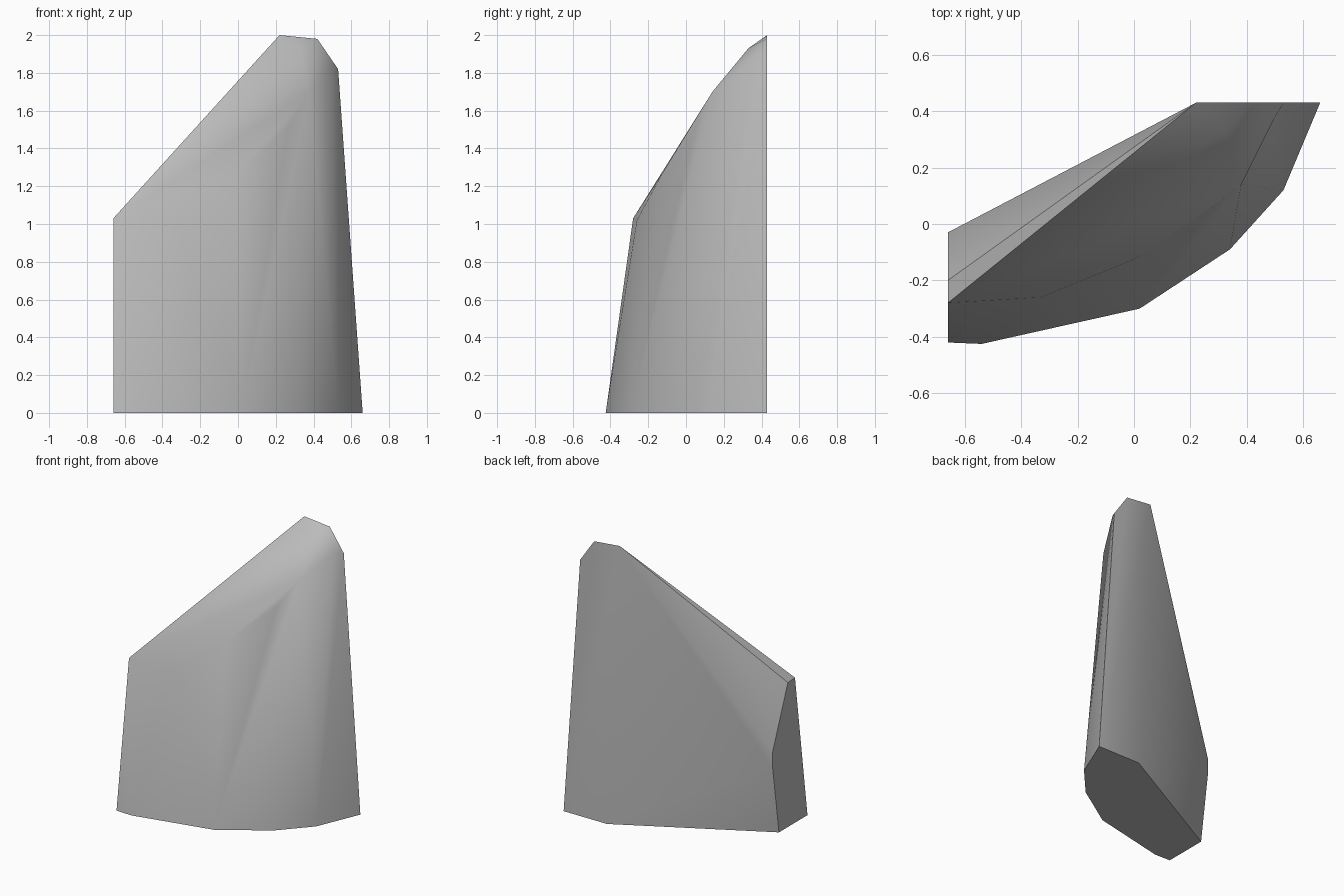
import bpy, bmesh, math

cube = bpy.data.objects.get("Cube")
if cube:
    bpy.data.objects.remove(cube, do_unlink=True)

LEFT, BACK = -0.66, 0.43   # flat end plane and flat rear plane

# Footprint on the ground
foot = [(LEFT, -0.42), (-0.54, -0.425), (0.02, -0.3), (0.34, -0.09),
        (0.53, 0.12), (0.66, BACK), (0.32, BACK), (LEFT, -0.1)]
points = [(x, y, 0) for x, y in foot]

# Flat end: rear edge bulges outward, then leans in to the top
points += [(LEFT, y, z) for y, z in
           [(-0.03, 0.48), (-0.03, 0.6), (-0.2, 1.025), (-0.28, 1.03)]]

# Front rim of the sloping top
points += [(-0.33, -0.26, 1.02), (0, -0.125, 1.27), (0.27, 0.05, 1.52),
           (0.38, 0.14, 1.7), (0.495, 0.37, 1.84)]

# Chipped peak
points += [(0.33, 0.33, 1.93)]
points += [(x, BACK, z) for x, z in [(0.22, 2), (0.42, 1.98), (0.53, 1.82)]]

# Wrap the corners into one faceted stone
bm = bmesh.new()
for p in points:
    bm.verts.new(p)
hull = bmesh.ops.convex_hull(bm, input=bm.verts)
loose = [v for v in bm.verts if not v.link_faces]
bmesh.ops.delete(bm, geom=loose, context='VERTS')
bmesh.ops.dissolve_limit(bm, angle_limit=math.radians(0.5),
                         verts=bm.verts, edges=bm.edges)
bmesh.ops.recalc_face_normals(bm, faces=bm.faces)
mesh = bpy.data.meshes.new("standing_stone")
bm.to_mesh(mesh)
bm.free()

stone = bpy.data.objects.new("standing_stone", mesh)
bpy.context.collection.objects.link(stone)

# Stone colour
grey = bpy.data.materials.new("stone_grey")
grey.use_nodes = True
colour = (0.5, 0.5, 0.5, 1)
grey.diffuse_color = colour
grey.node_tree.nodes["Principled BSDF"].inputs["Base Color"].default_value = colour
mesh.materials.append(grey)

# Soft worn faces, crisp outer edges
bpy.ops.object.select_all(action='DESELECT')
stone.select_set(True)
bpy.context.view_layer.objects.active = stone
bpy.ops.object.shade_smooth_by_angle(angle=math.radians(40))
